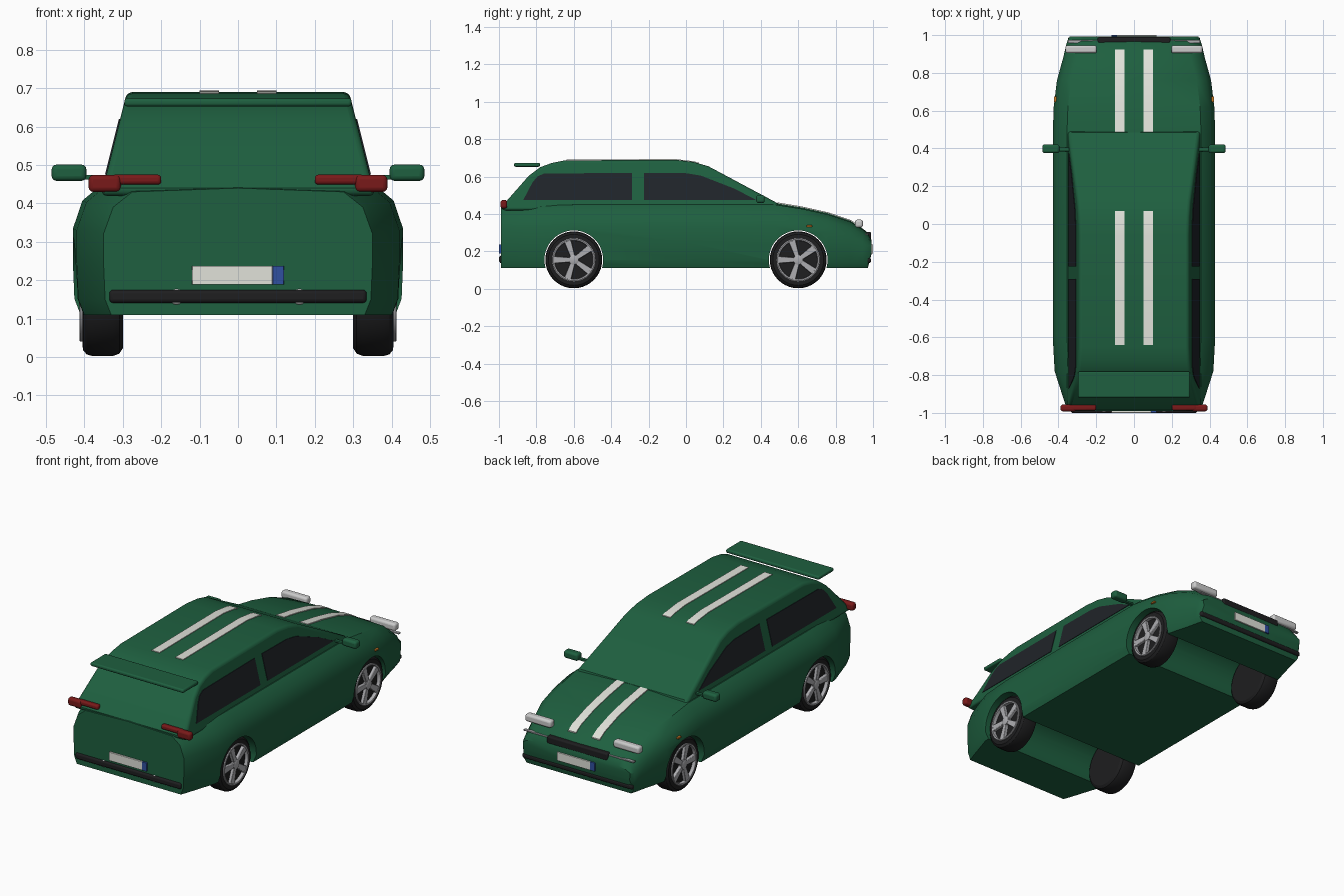
import bpy, bmesh
from math import sin, cos, pi, radians

if "Cube" in bpy.data.objects:
    bpy.data.objects.remove(bpy.data.objects["Cube"])


def material(name, r, g, b):
    m = bpy.data.materials.new(name)
    m.diffuse_color = (r, g, b, 1)
    m.use_nodes = True
    m.node_tree.nodes["Principled BSDF"].inputs["Base Color"].default_value = m.diffuse_color
    return m


GREEN = material("green_paint", 0.013, 0.115, 0.05)
WHITE = material("white", 0.75, 0.76, 0.70)
LAMP = material("clear_lamp", 0.78, 0.78, 0.80)
RED = material("red_lamp", 0.19, 0.01, 0.01)
GLASS = material("dark_glass", 0.014, 0.017, 0.022)
BLACK = material("black_rubber", 0.013, 0.013, 0.014)
METAL = material("alloy", 0.42, 0.42, 0.44)
BLUE = material("blue", 0.03, 0.08, 0.35)
ORANGE = material("orange", 0.6, 0.2, 0.02)


def finish(name, bm, mat, bevel=0, segments=3, angle=40):
    """Turn a bmesh into a named, smooth-shaded object."""
    bmesh.ops.remove_doubles(bm, verts=bm.verts, dist=1e-5)
    bmesh.ops.recalc_face_normals(bm, faces=bm.faces)
    me = bpy.data.meshes.new(name)
    bm.to_mesh(me)
    bm.free()
    ob = bpy.data.objects.new(name, me)
    bpy.context.collection.objects.link(ob)
    if mat:
        me.materials.append(mat)
    if bevel:
        b = ob.modifiers.new("bevel", 'BEVEL')
        b.width, b.segments = bevel, segments
        b.limit_method, b.angle_limit = 'ANGLE', radians(angle)
    smooth(ob)
    return ob


def smooth(ob, angle=32):
    bpy.ops.object.select_all(action='DESELECT')
    ob.select_set(True)
    bpy.context.view_layer.objects.active = ob
    bpy.ops.object.shade_smooth_by_angle(angle=radians(angle))


def loft(name, rings, mat, closed_ends=True, **kw):
    """Skin a list of equal-length closed rings."""
    bm = bmesh.new()
    vs = [[bm.verts.new(p) for p in ring] for ring in rings]
    n = len(rings[0])
    for a, b in zip(vs, vs[1:]):
        for i in range(n):
            j = (i + 1) % n
            bm.faces.new((a[i], a[j], b[j], b[i]))
    if closed_ends:
        bm.faces.new(vs[0])
        bm.faces.new(vs[-1][::-1])
    return finish(name, bm, mat, **kw)


def box(name, centre, size, mat, bevel=0.004):
    bm = bmesh.new()
    bmesh.ops.create_cube(bm, size=1)
    for v in bm.verts:
        v.co = [c + p * s for c, p, s in zip(centre, v.co, size)]
    return finish(name, bm, mat, bevel=bevel)


def lathe(name, profile, y, z, side, mat, n=40):
    """Revolve (radius, x) points about a wheel axle."""
    rings = [[(side * x, y + r * cos(2 * pi * i / n), z + r * sin(2 * pi * i / n))
              for i in range(n)] for r, x in profile]
    return loft(name, rings, mat)


# Lower body: cross-sections along y (y, half width, top, bottom)
def body_section(y, w, zt, zb):
    h = zt - zb
    half = [(w - .02, 0), (w - .004, .12), (w, .4), (w, .64),
            (w - .025, .85), (w - .075, .97)]
    right = [(x, y, zb + f * h) for x, f in half]
    left = [(-x, y, z) for x, y, z in reversed(right)]
    return right + [(0, y, zt)] + left + [(0, y, zb)]


stations = [(-.99, .35, .44, .11), (-.96, .362, .447, .11), (-.78, .42, .455, .11),
            (-.6, .43, .46, .11), (0, .43, .46, .11), (.48, .43, .46, .11),
            (.62, .425, .437, .11), (.76, .408, .406, .11), (.88, .375, .365, .11),
            (.945, .36, .322, .11), (.972, .352, .30, .11), (.993, .34, .26, .19)]
body = loft("lower_body", [body_section(*s) for s in stations], GREEN)

# Wheel arches cut right across the body
for y in (-.6, .6):
    cutter = lathe("arch_cutter", [(.157, -.6), (.157, .6)], y, .155, 1, None, 48)
    cutter.hide_render = True
    mod = body.modifiers.new("arch", 'BOOLEAN')
    mod.operation, mod.object, mod.solver = 'DIFFERENCE', cutter, 'EXACT'
    bpy.context.view_layer.objects.active = body
    bpy.ops.object.modifier_apply(modifier=mod.name)
    bpy.data.objects.remove(cutter)
smooth(body)


# Cabin: side profile extruded across, leaning inwards with height
def side_x(z):
    return .347 - (z - .46) * .25


cabin = [(-.985, .42), (-.985, .44), (-.84, .605), (-.78, .65), (-.72, .672),
         (-.65, .686), (-.06, .69), (.04, .678), (.12, .655), (.485, .46), (.5, .42)]
loft("cabin", [[(s * side_x(z), y, z) for y, z in cabin] for s in (-1, 1)],
     GREEN, bevel=.022, segments=4, angle=50)

# Side windows
rear_window = [(-.87, .475), (-.82, .57), (-.795, .6), (-.76, .616), (-.29, .62), (-.29, .475)]
front_window = [(-.225, .475), (-.225, .62), (0, .618), (.08, .605), (.26, .535), (.375, .475)]
for s in (-1, 1):
    for name, pts in (("rear_window", rear_window), ("front_window", front_window)):
        loft(name, [[(s * (side_x(z) + d), y, z) for y, z in pts] for d in (-.008, .003)], GLASS)

# Racing stripes on roof and bonnet
roof_line = [(-.64, .687), (-.06, .691), (.04, .679), (.07, .671)]
bonnet_line = [(.488, .459), (.62, .437), (.76, .406), (.88, .365), (.925, .337)]
for s in (-1, 1):
    for name, line in (("roof_stripe", roof_line), ("bonnet_stripe", bonnet_line)):
        rings = [[(s * x, y, z + d) for x, d in ((.05, -.006), (.05, .003), (.1, .003), (.1, -.006))]
                 for y, z in line]
        loft(name, rings, WHITE)

# Rear spoiler
box("spoiler", (0, -.85, .663), (.592, .138, .021), GREEN, .008)

# Lamps and mirrors on both sides
for s in (-1, 1):
    box("headlight", (s * .28, .925, .349), (.165, .042, .042), LAMP, .012)
    box("tail_light_inner", (s * .265, -.972, .462), (.13, .03, .026), RED, .009)
    box("tail_light_outer", (s * .347, -.974, .452), (.084, .036, .044), RED, .012)
    box("mirror", (s * .44, .398, .48), (.09, .046, .042), GREEN, .012)
    box("mirror_arm", (s * .375, .395, .468), (.07, .02, .012), GREEN, .003)
    box("side_indicator", (s * .417, .66, .335), (.014, .03, .01), ORANGE, .003)
    bm = bmesh.new()
    bmesh.ops.create_uvsphere(bm, u_segments=24, v_segments=12, radius=.021)
    for v in bm.verts:
        v.co = (v.co.x + s * .16, v.co.y * .55 - .987, v.co.z + .157)
    finish("rear_reflector", bm, LAMP)

# Bumper strips, grille and trim
box("rear_bumper", (0, -.984, .158), (.67, .032, .034), BLACK, .01)
box("front_bumper", (0, .971, .152), (.70, .036, .028), BLACK, .01)
box("grille", (0, .972, .284), (.385, .034, .042), BLACK, .008)
box("nose_trim", (0, .966, .293), (.70, .018, .008), METAL, .002)

# Number plates, each with a blue end
for s, name in ((1, "rear_plate"), (-1, "front_plate")):
    box(name, (-s * .015, -s * .993, .213), (.21, .014, .049), WHITE, .002)
    box(name + "_end", (s * .105, -s * .993, .213), (.03, .014, .049), BLUE, .002)

# Wheels: tyre, rim, hub and five spokes
tyre = [(0, .30), (.132, .30), (.146, .309), (.152, .325), (.152, .38), (.148, .394),
        (.136, .404), (.113, .405), (.109, .392), (0, .392)]
rim = [(.115, .39), (.115, .411), (.111, .413), (.104, .411), (.102, .385)]
hub = [(.026, .385), (.026, .411), (.02, .414), (0, .414)]
for y in (-.6, .6):
    for s in (-1, 1):
        lathe("tyre", tyre, y, .155, s, BLACK)
        lathe("rim", rim, y, .155, s, METAL)
        lathe("hub", hub, y, .155, s, METAL, 24)
        for k in range(5):
            a = pi + 2 * pi * k / 5
            flat = [(.012, -.012), (.106, -.019), (.106, .019), (.012, .012)]
            pts = [(y + r * cos(a) - t * sin(a), .155 + r * sin(a) + t * cos(a)) for r, t in flat]
            loft("spoke", [[(s * x, py, pz) for py, pz in pts] for x in (.388, .409)],
                 METAL, bevel=.003, segments=2)
